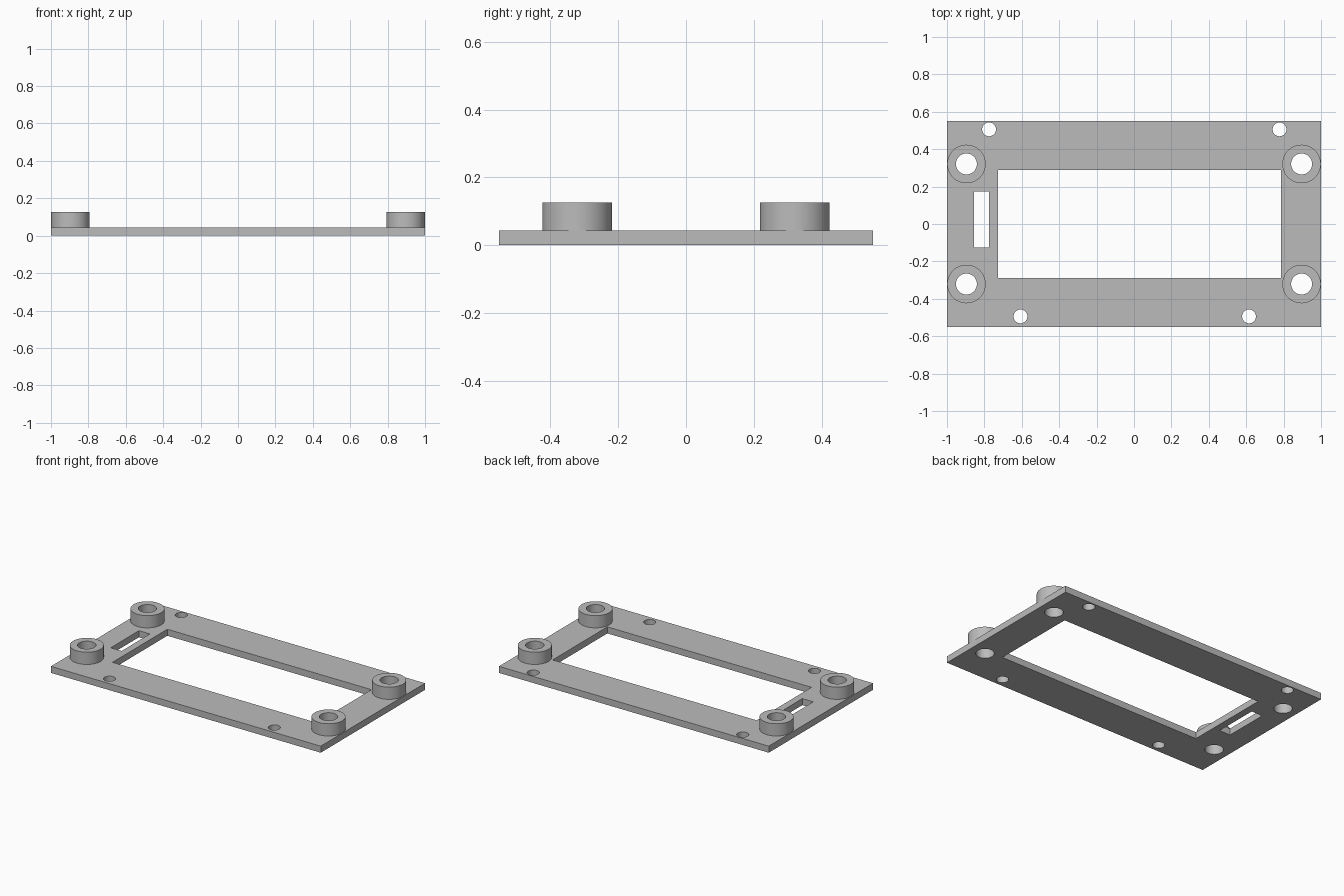
import bpy, bmesh
from math import cos, sin, pi, radians

cube = bpy.data.objects.get("Cube")
if cube:
    bpy.data.objects.remove(cube, do_unlink=True)

PLATE_TOP, BOSS_TOP = 0.044, 0.126
BOSS_R, BORE_R, PIN_R = 0.103, 0.056, 0.037

grey = bpy.data.materials.new("mid grey")
grey.use_nodes = True
colour = (0.5, 0.5, 0.5, 1)
grey.diffuse_color = colour
grey.node_tree.nodes["Principled BSDF"].inputs["Base Color"].default_value = colour


def rect(x0, x1, y0, y1):
    return [(x0, y0), (x1, y0), (x1, y1), (x0, y1)]


def circle(x, y, r, n=48):
    return [(x + r * cos(2 * pi * i / n), y + r * sin(2 * pi * i / n)) for i in range(n)]


def extruded(name, loops, z0, z1):
    """Solid from an outer loop and hole loops, spanning z0 to z1."""
    curve = bpy.data.curves.new(name, 'CURVE')
    curve.dimensions = '2D'
    curve.fill_mode = 'BOTH'
    curve.extrude = (z1 - z0) / 2
    for loop in loops:
        spline = curve.splines.new('POLY')
        spline.points.add(len(loop) - 1)
        for point, (x, y) in zip(spline.points, loop):
            point.co = (x, y, 0, 1)
        spline.use_cyclic_u = True
    temp = bpy.data.objects.new(name + " outline", curve)
    bpy.context.collection.objects.link(temp)
    mesh = bpy.data.meshes.new_from_object(temp.evaluated_get(bpy.context.evaluated_depsgraph_get()))
    bpy.data.objects.remove(temp, do_unlink=True)

    # Weld caps to walls and centre on the wanted height
    bm = bmesh.new()
    bm.from_mesh(mesh)
    bmesh.ops.remove_doubles(bm, verts=bm.verts, dist=1e-5)
    bmesh.ops.translate(bm, verts=bm.verts, vec=(0, 0, (z0 + z1) / 2))
    bmesh.ops.recalc_face_normals(bm, faces=bm.faces)
    bm.to_mesh(mesh)
    bm.free()
    mesh.materials.clear()
    mesh.materials.append(grey)
    obj = bpy.data.objects.new(name, mesh)
    bpy.context.collection.objects.link(obj)
    bpy.ops.object.select_all(action='DESELECT')
    obj.select_set(True)
    bpy.context.view_layer.objects.active = obj
    bpy.ops.object.shade_smooth_by_angle(angle=radians(30))
    return obj


bosses = [(sx * 0.896, sy * 0.321) for sx in (-1, 1) for sy in (-1, 1)]
pins = [(-0.775, 0.506), (0.778, 0.506), (-0.607, -0.494), (0.615, -0.494)]

# Mounting plate with window, slot, boss bores and pin holes
plate = [rect(-1, 1, -0.552, 0.552),
         rect(-0.727, 0.786, -0.29, 0.29),
         rect(-0.856, -0.775, -0.125, 0.174)]
plate += [circle(x, y, BORE_R) for x, y in bosses]
plate += [circle(x, y, PIN_R) for x, y in pins]
extruded("mounting_plate", plate, 0, PLATE_TOP)

# Raised ring bosses around the corner bores
for (x, y), place in zip(bosses, ("front_right", "back_right", "front_left", "back_left")):
    extruded("boss_" + place, [circle(x, y, BOSS_R), circle(x, y, BORE_R)], PLATE_TOP, BOSS_TOP)
